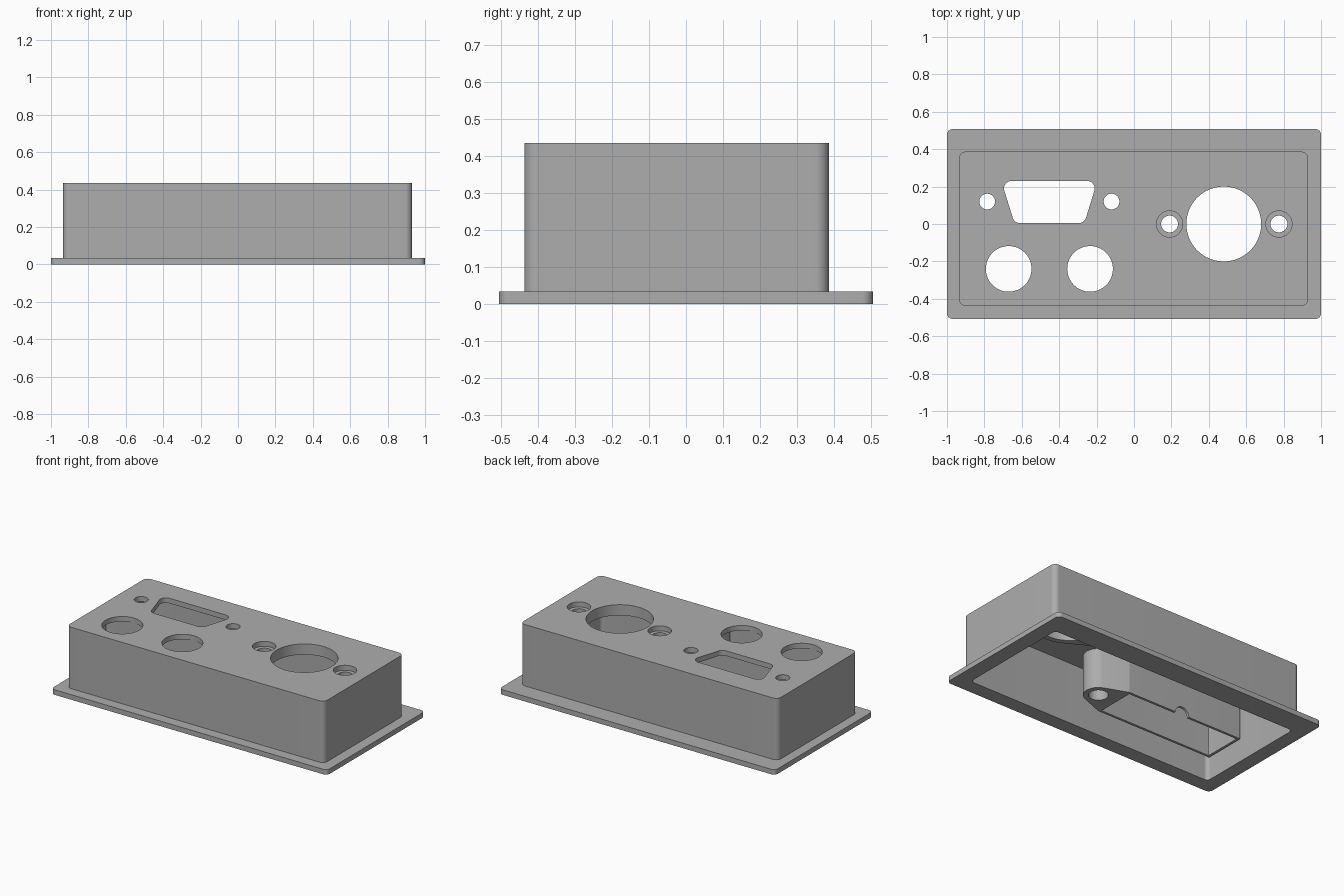
import bpy, bmesh
from math import cos, sin, tau, radians
from mathutils import Vector, Matrix
from mathutils.geometry import convex_hull_2d

if "Cube" in bpy.data.objects:
    bpy.data.objects.remove(bpy.data.objects["Cube"], do_unlink=True)

grey = bpy.data.materials.new("plain grey")
grey.use_nodes = True
COLOUR = (0.42, 0.42, 0.42, 1)
grey.diffuse_color = COLOUR
grey.node_tree.nodes["Principled BSDF"].inputs["Base Color"].default_value = COLOUR

H, LIP, CEIL = 0.435, 0.033, 0.402      # top, flange thickness, underside of the roof


def prism(name, circles, z0, z1, steps=64):
    """Upright solid whose outline is stretched around circles (x, y, radius)."""
    pts = [Vector((x + r * cos(tau * i / steps), y + r * sin(tau * i / steps)))
           for x, y, r in circles for i in range(steps)]
    outline = [pts[i] for i in convex_hull_2d(pts)]
    bm = bmesh.new()
    base = bm.faces.new([bm.verts.new((p.x, p.y, z0)) for p in outline])
    top = bmesh.ops.extrude_face_region(bm, geom=[base])["geom"]
    bmesh.ops.translate(bm, vec=(0, 0, z1 - z0),
                        verts=[v for v in top if isinstance(v, bmesh.types.BMVert)])
    bmesh.ops.recalc_face_normals(bm, faces=bm.faces)
    mesh = bpy.data.meshes.new(name)
    bm.to_mesh(mesh)
    bm.free()
    mesh.materials.append(grey)
    ob = bpy.data.objects.new(name, mesh)
    bpy.context.collection.objects.link(ob)
    return ob


def rect(x0, x1, y0, y1, r):
    return [(x, y, r) for x in (x0 + r, x1 - r) for y in (y0 + r, y1 - r)]


def cut(ob, *cutters):
    bpy.context.view_layer.objects.active = ob
    for c in cutters:
        c.hide_render = True
        mod = ob.modifiers.new("cut", "BOOLEAN")
        mod.operation, mod.solver, mod.object = "DIFFERENCE", "EXACT", c
        bpy.ops.object.modifier_apply(modifier=mod.name)
        bpy.data.objects.remove(c, do_unlink=True)


def hole(x, y, r, z0=-0.1, z1=0.6):
    return prism("hole_cutter", [(x, y, r)], z0, z1)


# Openings in the roof
SOCKET, SCREWS = (0.48, 0, 0.2), (0.19, 0.775)
BUTTONS = ((-0.67, -0.24, 0.122), (-0.235, -0.24, 0.122))
CAVITY = rect(-0.905, 0.9, -0.41, 0.357, 0.025)

# Flange round the open underside
flange = prism("base_flange", rect(-1, 1, -0.507, 0.507, 0.03), 0, LIP)
cut(flange, prism("opening_cutter", CAVITY, -0.1, 0.2))

# Hollow housing
housing = prism("housing", rect(-0.935, 0.93, -0.438, 0.387, 0.035), LIP, H)
cut(housing, prism("cavity_cutter", CAVITY, -0.1, CEIL))
slot = [(-0.655, 0.19, 0.04), (-0.25, 0.19, 0.04), (-0.61, 0.045, 0.04), (-0.295, 0.045, 0.04)]
cut(housing, prism("slot_cutter", slot, 0.3, 0.6),
    hole(-0.785, 0.12, 0.042, 0.3), hole(-0.12, 0.12, 0.042, 0.3),
    hole(*SOCKET, 0.3), *[hole(*b, 0.3) for b in BUTTONS],
    *[hole(x, 0, 0.07, 0.3) for x in SCREWS])

# Thick pad under the roof round the large socket and its recessed screw holes
pad = prism("socket_pad", [(0.48, 0, 0.235)] + [(x, 0, 0.095) for x in SCREWS], 0.365, CEIL)
cut(pad, hole(*SOCKET), *[hole(x, 0, 0.045) for x in SCREWS])

# Button enclosure hanging from the roof, tapering to a screw boss
box = prism("button_enclosure",
            rect(-0.892, -0.045, -0.382, -0.098, 0.004) + [(0.07, -0.24, 0.09)], 0.14, CEIL)
notch = hole(0, 0, 0.05, -0.03, 0.03)
notch.data.transform(Matrix.Translation((-0.45, -0.1, 0.14)) @ Matrix.Rotation(radians(90), 4, "X"))
cut(box, prism("box_cutter", rect(-0.876, -0.06, -0.366, -0.114, 0.004), 0, 0.6),
    hole(0.07, -0.24, 0.058, 0, 0.37), notch)

# Smooth the round walls, keep the edges sharp
bpy.ops.object.select_all(action="DESELECT")
for ob in (flange, housing, pad, box):
    ob.select_set(True)
bpy.context.view_layer.objects.active = housing
bpy.ops.object.shade_smooth_by_angle(angle=radians(30))
